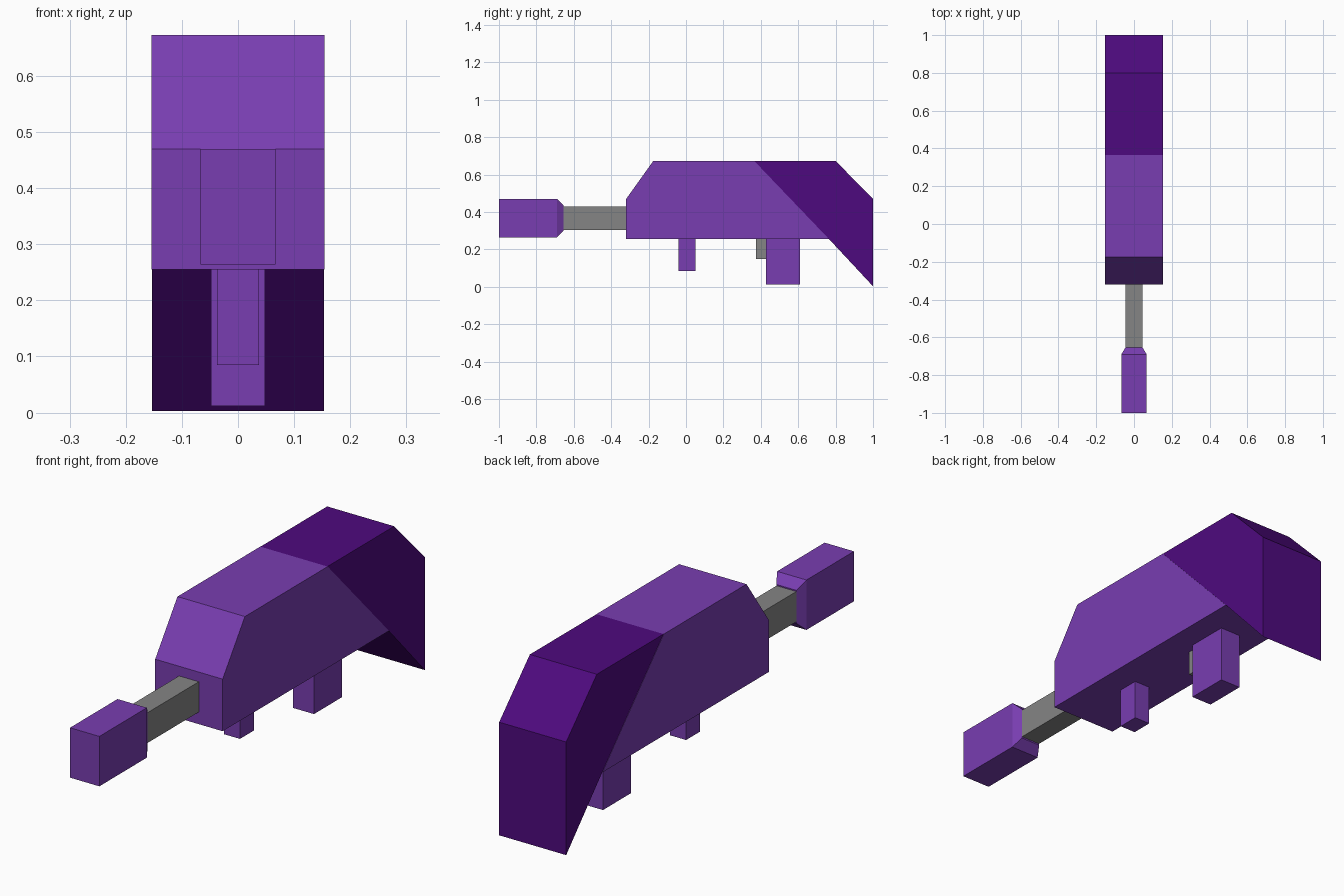
import bpy
import bmesh

if "Cube" in bpy.data.objects:
    bpy.data.objects.remove(bpy.data.objects["Cube"], do_unlink=True)


def material(name, rgb):
    mat = bpy.data.materials.new(name)
    mat.use_nodes = True
    mat.diffuse_color = (*rgb, 1)
    mat.node_tree.nodes["Principled BSDF"].inputs["Base Color"].default_value = (*rgb, 1)
    return mat


purple = material("purple", (0.19, 0.047, 0.44))
indigo = material("deep indigo", (0.076, 0.003, 0.21))
grey = material("grey", (0.235, 0.235, 0.235))


def finish(name, bm, mat):
    bmesh.ops.recalc_face_normals(bm, faces=bm.faces)
    mesh = bpy.data.meshes.new(name)
    bm.to_mesh(mesh)
    bm.free()
    mesh.materials.append(mat)
    obj = bpy.data.objects.new(name, mesh)
    bpy.context.collection.objects.link(obj)
    return obj


def prism(name, profile, half_width, mat):
    """Side profile of (y, z) points, extruded across x."""
    bm = bmesh.new()
    face = bm.faces.new([bm.verts.new((-half_width, y, z)) for y, z in profile])
    grown = bmesh.ops.extrude_face_region(bm, geom=[face])["geom"]
    verts = [v for v in grown if isinstance(v, bmesh.types.BMVert)]
    bmesh.ops.translate(bm, verts=verts, vec=(2 * half_width, 0, 0))
    return finish(name, bm, mat)


def block(name, half_width, y0, y1, z0, z1, mat):
    return prism(name, [(y0, z0), (y0, z1), (y1, z1), (y1, z0)], half_width, mat)


# Main housing, cut diagonally at the rear
prism("body", [(-0.32, 0.255), (-0.32, 0.47), (-0.175, 0.673),
               (0.365, 0.673), (0.765, 0.255)], 0.154, purple)

# Stock wedge that follows the diagonal cut
prism("stock", [(0.365, 0.673), (0.80, 0.673), (1.0, 0.47),
                (1.0, 0.003), (0.765, 0.255)], 0.153, indigo)

# Barrel
block("barrel", 0.045, -0.67, -0.32, 0.305, 0.43, grey)

# Muzzle: rectangular sections lofted along y, tapering to the barrel
sections = [(-1.0, 0.067, 0.103), (-0.69, 0.067, 0.103), (-0.655, 0.046, 0.068)]
bm = bmesh.new()
rings = [[bm.verts.new((sx * w, y, 0.367 + sz * h))
          for sx, sz in ((-1, -1), (1, -1), (1, 1), (-1, 1))]
         for y, w, h in sections]
for a, b in zip(rings, rings[1:]):
    for i in range(4):
        j = (i + 1) % 4
        bm.faces.new((a[i], a[j], b[j], b[i]))
bm.faces.new(rings[0])
bm.faces.new(rings[-1])
finish("muzzle", bm, purple)

# Parts hanging below the body
block("front_grip", 0.037, -0.04, 0.052, 0.085, 0.26, purple)
block("rear_grip", 0.048, 0.427, 0.61, 0.012, 0.26, purple)
block("trigger", 0.022, 0.375, 0.43, 0.15, 0.26, grey)
